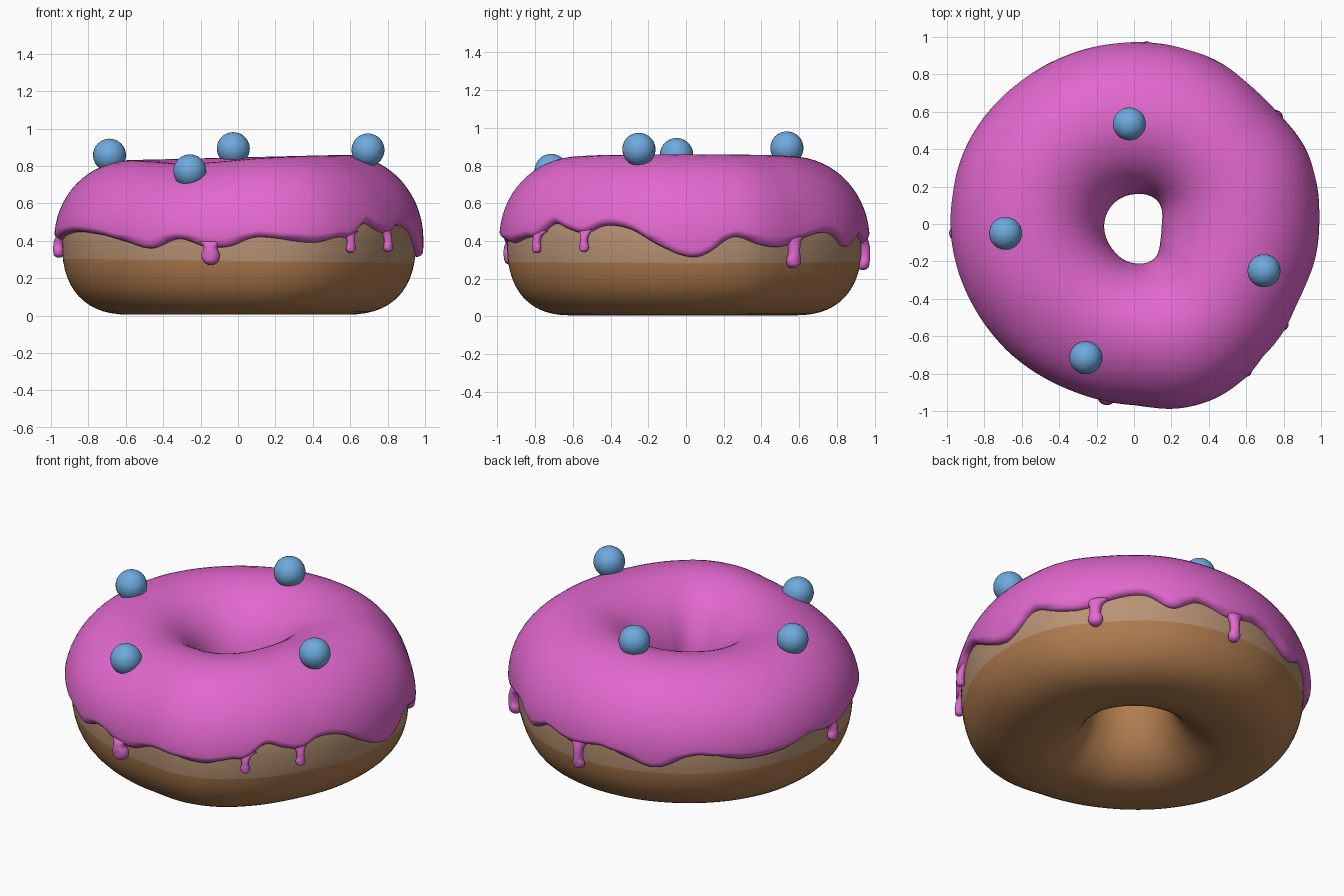
import bpy, bmesh, math
from math import sin, cos, pi, radians
from mathutils import Vector

if "Cube" in bpy.data.objects:
    bpy.data.objects.remove(bpy.data.objects["Cube"])

ZC = 0.41  # height of the ring's centre line

# (angle in degrees, value): icing outline, hole outline, icing edge height
OUTER = [(0, .987), (22, 1.0), (40, .967), (65, .975), (87, .97), (114, .967), (136, .976),
         (156, .985), (180, .978), (198, .972), (223, .957), (245, .948), (270, .965),
         (283, 1.01), (296, 1.025), (311, 1.005), (330, .98)]
HOLE = [(0, .15), (45, .177), (90, .16), (135, .155), (180, .16), (225, .175),
        (270, .21), (300, .215), (330, .165)]
EDGE = [(0, .32), (6, .33), (15, .42), (24, .38), (32, .37), (45, .43), (54, .44), (63, .37),
        (72, .43), (84, .39), (95, .42), (105, .38), (115, .34), (128, .42), (145, .38),
        (160, .39), (170, .43), (182, .40), (192, .43), (205, .45), (220, .43), (231, .39),
        (240, .36), (250, .41), (259, .37), (267, .37), (276, .42), (294, .39), (303, .42),
        (307, .42), (314, .49), (320, .46), (326, .44), (333, .48), (342, .46), (351, .38)]


def smooth(table, deg):
    """Periodic smooth interpolation of a table."""
    deg %= 360
    n = len(table)
    i = max(k for k in range(n) if table[k][0] <= deg)
    a, b = table[i], table[(i + 1) % n]
    t = (deg - a[0]) / ((b[0] - a[0]) % 360)
    p0, p1, p2, p3 = table[i - 1][1], a[1], b[1], table[(i + 2) % n][1]
    return p1 + .5 * t * (p2 - p0 + t * (2 * p0 - 5 * p1 + 4 * p2 - p3
                                         + t * (3 * (p1 - p2) + p3 - p0)))


def spow(v, e):
    return math.copysign(abs(v) ** e, v)


def ring_point(th, phi, off=0.0):
    """Point of the dough surface, pushed out by off."""
    deg = math.degrees(th)
    ro, ri = smooth(OUTER, deg) - .036, smooth(HOLE, deg) + .03
    up = sin(phi) >= 0
    e = 1.0 if up else (0.8 if cos(phi) > 0 else 0.92)
    half = 0.40 + 0.014 * cos(th) if up else 0.405
    r = (ro + ri) / 2 + ((ro - ri) / 2 + off) * spow(cos(phi), e)
    z = ZC + (half + off) * spow(sin(phi), e)
    if up:  # sagging shoulder at the front left
        d = (deg - 243 + 180) % 360 - 180
        z -= .085 * math.exp(-(d / 32) ** 2) * sin(phi) ** 2 * (.5 + .5 * cos(phi)) ** 1.6
    return Vector((r * cos(th), r * sin(th), z))


def edge_phi(th, z):
    """Tube angle on the outer side at height z."""
    s = (z - ZC) / 0.405
    return math.asin(spow(s, 1.0 if s >= 0 else 1.25))


def material(name, rgb):
    m = bpy.data.materials.new(name)
    m.diffuse_color = (*rgb, 1)
    m.use_nodes = True
    m.node_tree.nodes["Principled BSDF"].inputs["Base Color"].default_value = m.diffuse_color
    return m


def grid(bm, rows, close_rows):
    """Skin a list of closed loops."""
    vs = [[bm.verts.new(p) for p in row] for row in rows]
    n = len(vs[0])
    for i in range(len(vs) if close_rows else len(vs) - 1):
        a, b = vs[i], vs[(i + 1) % len(vs)]
        for j in range(n):
            k = (j + 1) % n
            bm.faces.new((a[j], a[k], b[k], b[j]))
    return vs


def finish(bm, name, mats):
    bmesh.ops.recalc_face_normals(bm, faces=bm.faces)
    for f in bm.faces:
        f.smooth = True
    me = bpy.data.meshes.new(name)
    bm.to_mesh(me)
    bm.free()
    for m in mats:
        me.materials.append(m)
    ob = bpy.data.objects.new(name, me)
    bpy.context.collection.objects.link(ob)
    return ob


brown = material("baked_brown", (.43, .20, .078))
tan = material("pale_dough", (.48, .29, .175))
pink = material("pink_icing", (.76, .138, .62))
blue = material("blue_sugar", (.155, .40, .73))

# Dough ring with a pale band round the outside
bm = bmesh.new()
thetas = [2 * pi * i / 128 for i in range(128)]
grid(bm, [[ring_point(t, 2 * pi * k / 56) for t in thetas] for k in range(56)], True)
bmesh.ops.bisect_plane(bm, geom=bm.verts[:] + bm.edges[:] + bm.faces[:],
                       plane_co=(0, 0, .293), plane_no=(.012, 0, 1))
for f in bm.faces:
    c = f.calc_center_median()
    f.material_index = int(c.z + .012 * c.x > .293 and c.xy.length > .55)
finish(bm, "dough", [brown, tan])

# Icing shell with rounded lips and a wavy outer edge
bm = bmesh.new()
thetas = [2 * pi * i / 288 for i in range(288)]
LIP = [radians(a) for a in (90, 70, 50, 30, 12)]
edges = [edge_phi(t, smooth(EDGE, math.degrees(t))) for t in thetas]
PHI_IN = pi + .02
rows = [[ring_point(t, e, -.015) for t, e in zip(thetas, edges)]]
for a in LIP:
    rows.append([ring_point(t, e + .08 * (1 - sin(a)), .04 * cos(a))
                 for t, e in zip(thetas, edges)])
for k in range(31):
    s = k / 30
    rows.append([ring_point(t, (e + .08) * (1 - s) + (PHI_IN - .09) * s, .04 - .008 * s)
                 for t, e in zip(thetas, edges)])
for a in reversed(LIP):
    rows.append([ring_point(t, PHI_IN - .09 * (1 - sin(a)), .032 * cos(a)) for t in thetas])
grid(bm, rows, False)
finish(bm, "icing", [pink])

# Drips: round bulb below, neck flaring into the icing lip (angle, bottom height, bulb radius)
DRIPS = [(261, .27, .05), (307.3, .335, .028), (326, .34, .028),
         (37, .255, .042), (86, .245, .036), (183, .31, .035)]
for n, (deg, zb, r) in enumerate(DRIPS):
    th = radians(deg)
    out = Vector((cos(th), sin(th), 0))
    side = Vector((-sin(th), cos(th), 0))
    top = smooth(EDGE, deg) + .03
    zc = zb + r
    neck = r * .75
    prof = [(zc - r * cos(radians(a)), r * sin(radians(a)), .022) for a in range(8, 129, 12)]
    z0 = prof[-1][0]
    for k in range(1, 9):
        s = k / 8
        prof.append((z0 + (top - z0) * s, neck + .045 * s ** 4, .022 - .022 * s * s))
    bm = bmesh.new()
    loops = []
    for z, w, off in prof:
        c = ring_point(th, edge_phi(th, z), off)
        c.z = z
        d = min(w, r * .8)
        loops.append([c + side * w * cos(2 * pi * j / 20) + out * d * sin(2 * pi * j / 20)
                      for j in range(20)])
    vs = grid(bm, loops, False)
    bm.faces.new(vs[0])
    bm.faces.new(vs[-1])
    finish(bm, f"icing_drip_{n + 1}", [pink])

# Sugar balls
for n, p in enumerate([(-.025, .535, .893), (-.687, -.05, .858), (.695, -.25, .886),
                       (-.258, -.715, .774)]):
    bm = bmesh.new()
    bmesh.ops.create_uvsphere(bm, u_segments=32, v_segments=20, radius=.088)
    finish(bm, f"sugar_ball_{n + 1}", [blue]).location = p
